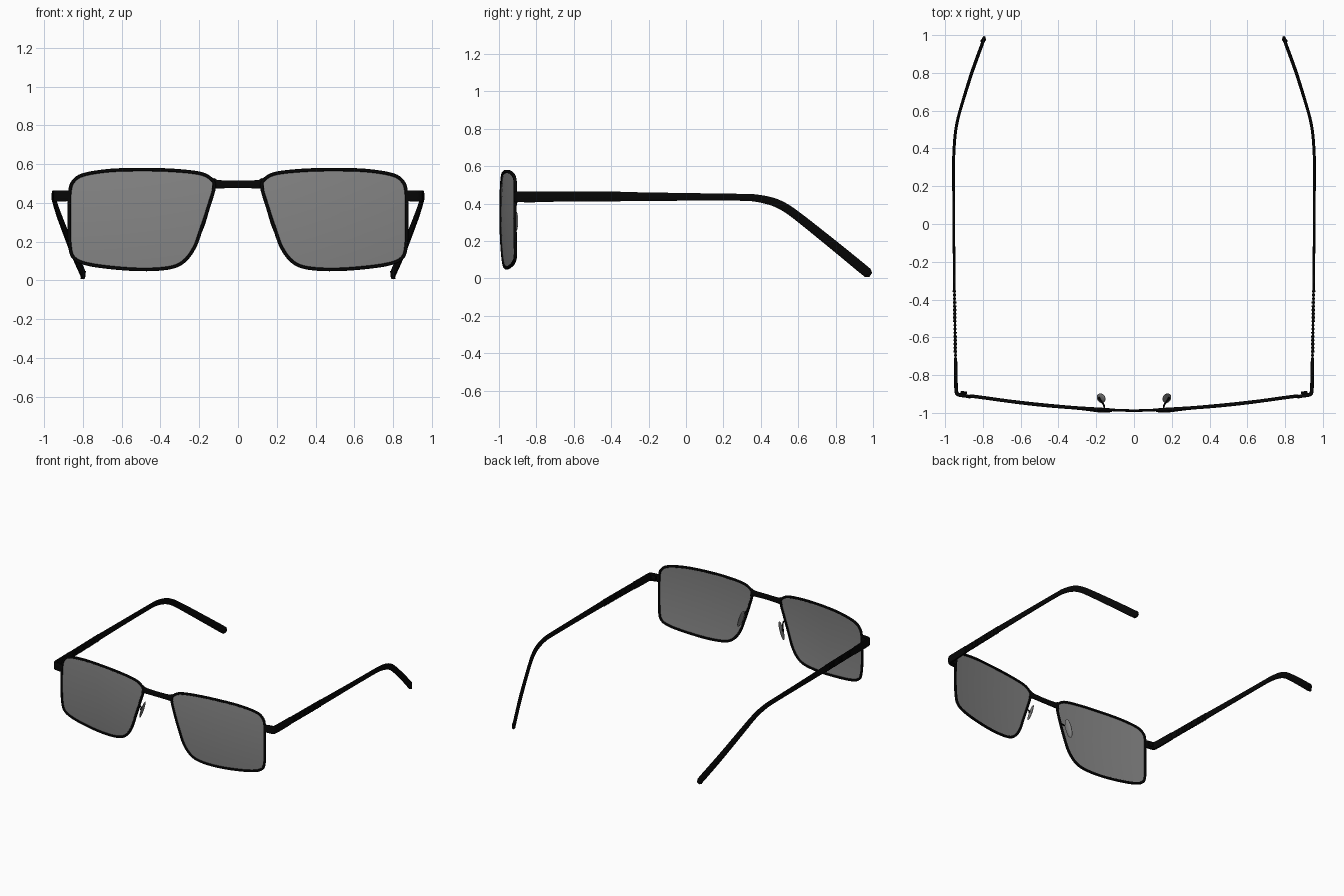
import bpy, math
from mathutils import Vector

if "Cube" in bpy.data.objects:
    bpy.data.objects.remove(bpy.data.objects["Cube"])


def material(name, rgba):
    m = bpy.data.materials.new(name)
    m.diffuse_color = rgba
    m.use_nodes = True
    m.node_tree.nodes["Principled BSDF"].inputs["Base Color"].default_value = m.diffuse_color
    return m


BLACK = material("black_metal", (0.002, 0.002, 0.002, 1))
TINT = material("grey_tint", (0.235, 0.235, 0.235, 1))
CLEAR = material("pad_silicone", (0.22, 0.22, 0.22, 1))


def make(name, verts, faces, mat, mirror=True):
    me = bpy.data.meshes.new(name)
    me.from_pydata(verts, [], faces)
    me.materials.append(mat)
    ob = bpy.data.objects.new(name, me)
    bpy.context.collection.objects.link(ob)
    if mirror:
        mod = ob.modifiers.new("Mirror", 'MIRROR')
        mod.use_mirror_merge = False
    bpy.ops.object.select_all(action='DESELECT')
    ob.select_set(True)
    bpy.context.view_layer.objects.active = ob
    bpy.ops.object.shade_smooth_by_angle(angle=math.radians(40))
    return ob


def smooth(pts, steps, closed=False):
    """Catmull-Rom interpolation of tuples of any length."""
    n, out = len(pts), []
    at = lambda i: pts[i % n] if closed else pts[min(max(i, 0), n - 1)]
    for i in range(n if closed else n - 1):
        for k in range(steps):
            t = k / steps
            out.append(tuple(
                0.5 * (2 * b + (c - a) * t + (2 * a - 5 * b + 4 * c - d) * t * t
                       + (3 * b - a - 3 * c + d) * t ** 3)
                for a, b, c, d in zip(at(i - 1), at(i), at(i + 1), at(i + 2))))
    return out if closed else out + [pts[-1]]


def sweep(name, stations, ref, power=4, sides=12, closed=False, mirror=True, mat=BLACK):
    """Stations are (x, y, z, half width, half height along ref)."""
    ref, n = Vector(ref), len(stations)
    verts, faces = [], []
    for i, s in enumerate(stations):
        a = stations[(i - 1) % n if closed else max(i - 1, 0)]
        b = stations[(i + 1) % n if closed else min(i + 1, n - 1)]
        t = (Vector(b[:3]) - Vector(a[:3])).normalized()
        up = (ref - t * ref.dot(t)).normalized()
        side = t.cross(up)
        for k in range(sides):
            ang = 2 * math.pi * (k + 0.5) / sides
            c, d = math.cos(ang), math.sin(ang)
            u = math.copysign(abs(c) ** (2 / power), c) * s[3]
            v = math.copysign(abs(d) ** (2 / power), d) * s[4]
            verts.append(Vector(s[:3]) + side * u + up * v)
    for i in range(n if closed else n - 1):
        j = (i + 1) % n
        for k in range(sides):
            m = (k + 1) % sides
            faces.append((i * sides + k, j * sides + k, j * sides + m, i * sides + m)[::-1])
    if not closed:
        faces.append(tuple(reversed(range(sides))))
        faces.append(tuple(range((n - 1) * sides, n * sides)))
    return make(name, verts, faces, mat, mirror)


def front_y(x, z):
    """Gentle wrap of the whole front."""
    return -0.992 + 0.102 * x * x + 0.15 * (z - 0.32) ** 2


# Lens outline (x, z), shared by rim and lens
outline = smooth([
    (0.122, 0.485), (0.14, 0.525), (0.20, 0.553), (0.34, 0.568), (0.5, 0.572),
    (0.66, 0.567), (0.79, 0.547), (0.845, 0.516), (0.867, 0.46), (0.871, 0.32),
    (0.867, 0.18), (0.845, 0.115), (0.77, 0.083), (0.62, 0.063), (0.47, 0.056),
    (0.345, 0.067), (0.277, 0.10), (0.225, 0.17), (0.188, 0.27), (0.150, 0.385)],
    5, closed=True)

# Rims
sweep("rim", [(x, front_y(x, z), z, 0.009, 0.009) for x, z in outline],
      (0, 1, 0), power=2.6, sides=10, closed=True)

# Lenses: concentric rings on the wrapped surface
cx, cz, rings, n = 0.5, 0.32, 8, len(outline)
verts = [(cx, front_y(cx, cz), cz)]
for r in range(1, rings + 1):
    for x, z in outline:
        px, pz = cx + (x - cx) * r / rings, cz + (z - cz) * r / rings
        verts.append((px, front_y(px, pz), pz))
faces = [(0, 1 + k, 1 + (k + 1) % n)[::-1] for k in range(n)]
for r in range(rings - 1):
    for k in range(n):
        a, b = 1 + r * n, 1 + (r + 1) * n
        m = (k + 1) % n
        faces.append((a + k, a + m, b + m, b + k))
make("lens", verts, [f[::-1] for f in faces], TINT)

# Bridge, flared at both ends
sweep("bridge", smooth([
    (-0.13, -0.983, 0.50, 0.007, 0.030), (-0.10, -0.985, 0.496, 0.007, 0.022),
    (0, -0.988, 0.496, 0.007, 0.020),
    (0.10, -0.985, 0.496, 0.007, 0.022), (0.13, -0.983, 0.50, 0.007, 0.030)], 6),
    (0, 0, 1), mirror=False)

# End pieces wrapping from rim to temple
sweep("end_piece", smooth([
    (0.868, -0.914, 0.436, 0.008, 0.027), (0.905, -0.908, 0.436, 0.010, 0.029),
    (0.932, -0.902, 0.436, 0.010, 0.029), (0.941, -0.882, 0.436, 0.010, 0.029),
    (0.943, -0.80, 0.436, 0.009, 0.029), (0.945, -0.71, 0.437, 0.009, 0.028)], 5),
    (0, 0, 1), power=6)

# Hinge barrels behind the end pieces
sweep("hinge", [(0.885, -0.897, 0.436, 0.010, 0.018), (0.918, -0.893, 0.436, 0.010, 0.018)],
      (0, 0, 1), power=3)

# Front temple section and its ribs
sweep("front_temple", [(0.945, -0.72, 0.437, 0.006, 0.027),
                       (0.951, -0.35, 0.438, 0.006, 0.026)], (0, 0, 1), power=6)
for i in range(18):
    y = -0.70 + 0.02 * i
    x = 0.945 + 0.006 * (y + 0.72) / 0.37
    sweep("temple_rib", [(x, y, 0.437, 0.009, 0.0255),
                         (x, y + 0.009, 0.437, 0.009, 0.0255)], (0, 0, 1), power=6)

# Rear temple with the bent ear tip
sweep("rear_temple", smooth([
    (0.951, -0.36, 0.438, 0.007, 0.025), (0.954, 0.0, 0.436, 0.007, 0.021),
    (0.955, 0.28, 0.434, 0.008, 0.019), (0.954, 0.37, 0.430, 0.008, 0.020),
    (0.948, 0.46, 0.411, 0.008, 0.022), (0.938, 0.53, 0.379, 0.008, 0.023),
    (0.918, 0.61, 0.322, 0.008, 0.024), (0.859, 0.80, 0.170, 0.009, 0.026),
    (0.803, 0.955, 0.043, 0.009, 0.027), (0.798, 0.973, 0.029, 0.009, 0.024),
    (0.794, 0.986, 0.019, 0.007, 0.014)], 7),
    (0, 0, 1), power=3)

# Nose pads: tilted flattened ovals
lean = Vector((0.32, 0, -1)).normalized()
pad = []
for i in range(13):
    a = math.pi * (0.03 + 0.94 * i / 12)
    p = Vector((0.174, -0.922, 0.305)) - lean * 0.068 * math.cos(a)
    r = math.sin(a) ** 0.8
    pad.append((*p, 0.008 * r, 0.026 * r))
sweep("nose_pad", pad, (0.2, 1, 0), power=2, mat=CLEAR)

# Wire arms holding the pads
sweep("pad_arm", smooth([
    (0.160, -0.985, 0.36, 0.005, 0.005), (0.158, -0.965, 0.35, 0.005, 0.005),
    (0.168, -0.945, 0.33, 0.005, 0.005), (0.184, -0.922, 0.305, 0.009, 0.009)], 5),
    (1, 0, 0), power=2, sides=8)
